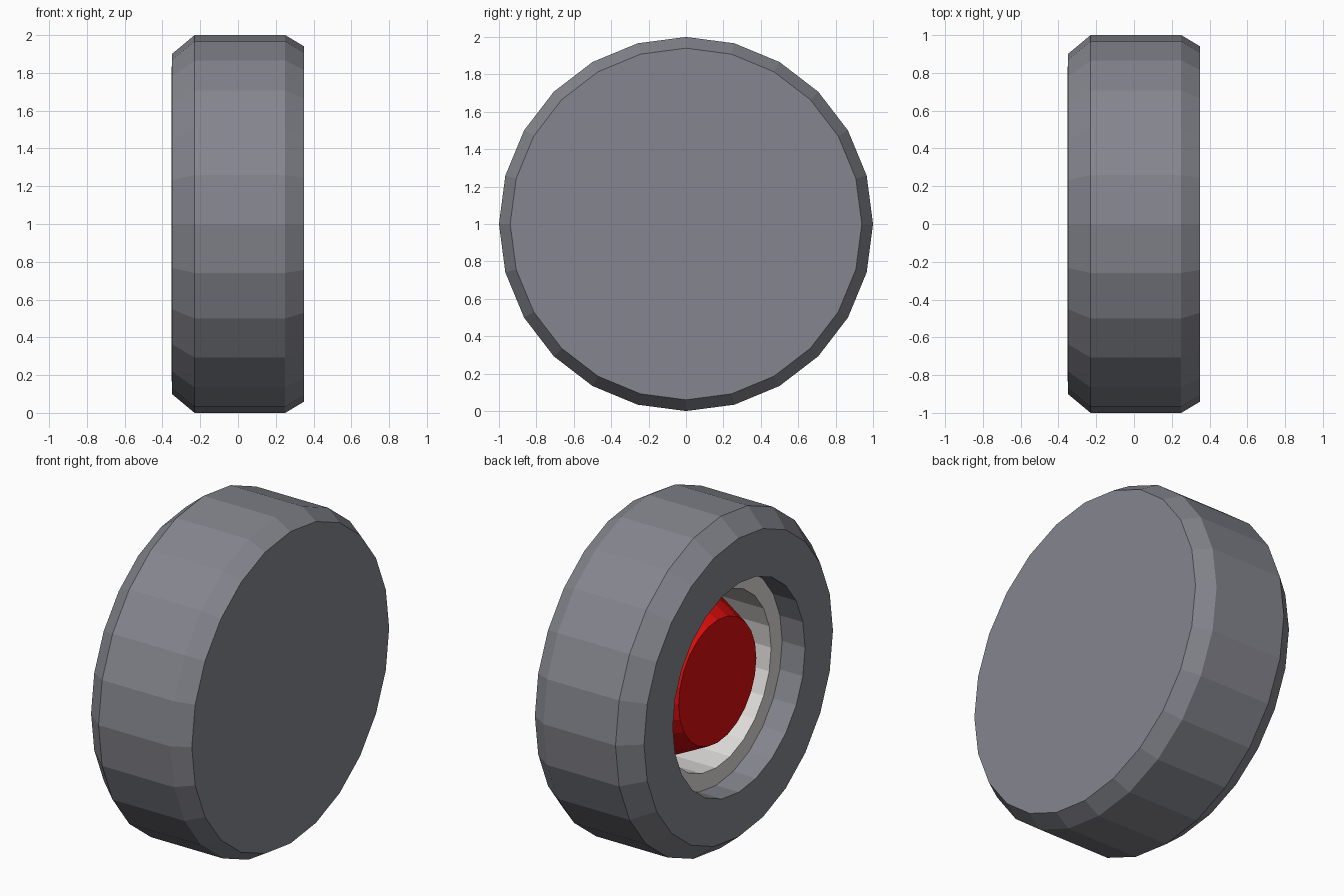
import bpy
import math

SIDES = 24

cube = bpy.data.objects.get("Cube")
if cube:
    bpy.data.objects.remove(cube, do_unlink=True)


def material(name, colour):
    mat = bpy.data.materials.new(name)
    mat.use_nodes = True
    rgba = (*colour, 1.0)
    mat.diffuse_color = rgba
    mat.node_tree.nodes["Principled BSDF"].inputs["Base Color"].default_value = rgba
    return mat


def revolve(name, profile, mat, cap_start=False, cap_end=False):
    """Turn a profile of (x, radius) points around the wheel axle."""
    verts, faces = [], []
    for x, r in profile:
        for j in range(SIDES):
            a = math.tau * j / SIDES
            verts.append((x, r * math.sin(a), r * math.cos(a)))
    for i in range(len(profile) - 1):
        near, far = i * SIDES, (i + 1) * SIDES
        for j in range(SIDES):
            k = (j + 1) % SIDES
            faces.append((near + j, near + k, far + k, far + j))
    if cap_start:
        faces.append(tuple(reversed(range(SIDES))))
    if cap_end:
        faces.append(tuple(range(len(verts) - SIDES, len(verts))))
    mesh = bpy.data.meshes.new(name)
    mesh.from_pydata(verts, [], faces)
    mesh.materials.append(mat)
    obj = bpy.data.objects.new(name, mesh)
    obj.location.z = 1.0
    bpy.context.collection.objects.link(obj)
    return obj


rubber = material("grey_rubber", (0.235, 0.24, 0.272))
metal = material("pale_metal", (0.73, 0.72, 0.70))
red = material("red_paint", (0.70, 0.004, 0.004))

# Tyre: closed inner side, bevelled tread, outer sidewall and its opening
revolve("tyre", [(0.35, 0.94), (0.25, 1.0), (-0.23, 1.0), (-0.35, 0.90),
                 (-0.353, 0.63), (-0.20, 0.63)], rubber, cap_start=True)

# Rim: flat lip and the well behind it
revolve("rim", [(-0.20, 0.63), (-0.20, 0.525), (0.12, 0.525)], metal)

# Hub cap: tapered plug filling the well
revolve("hub_cap", [(0.12, 0.53), (-0.21, 0.37)], red, cap_end=True)
